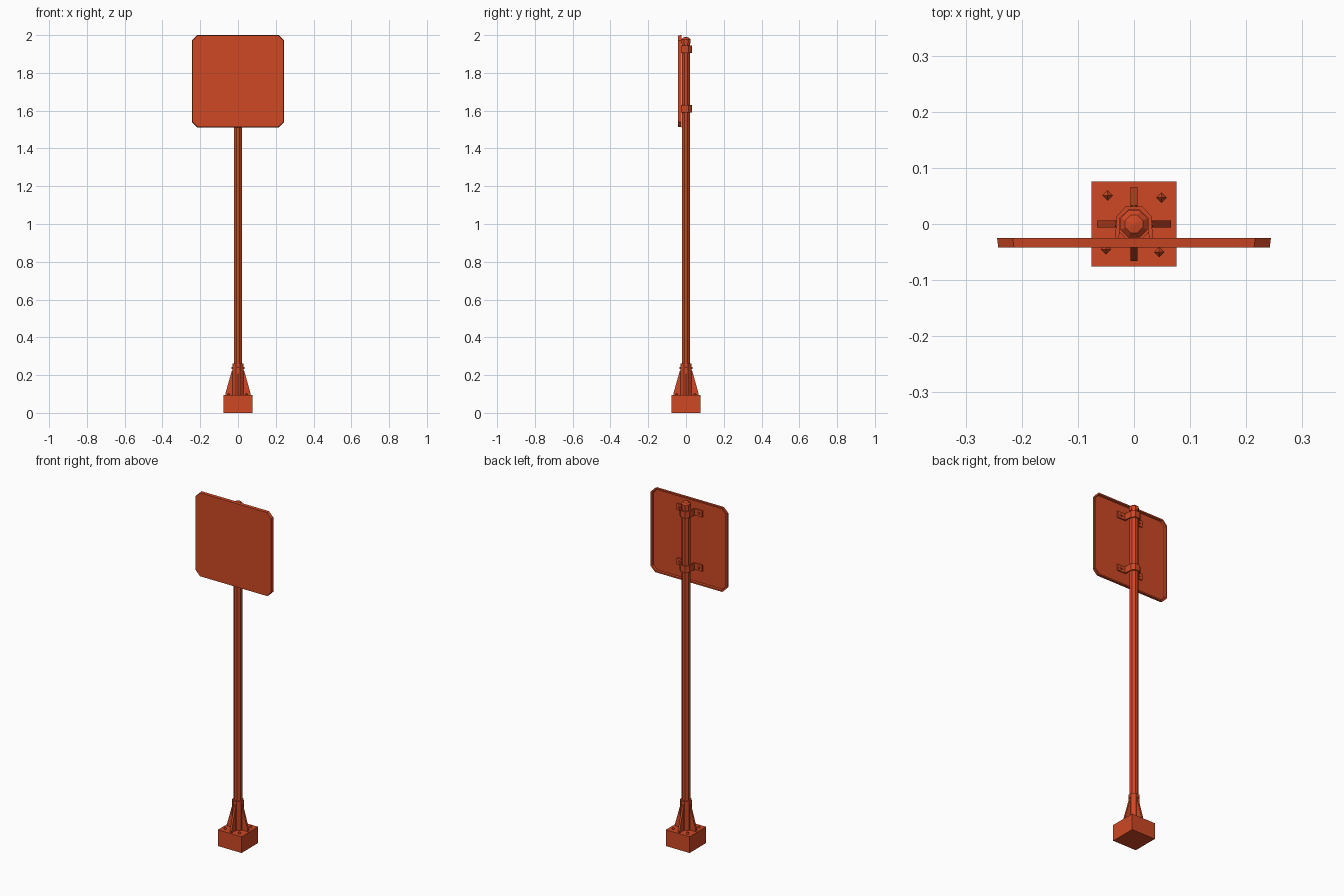
import bpy, bmesh, math
from mathutils import Matrix, Vector

if "Cube" in bpy.data.objects:
    bpy.data.objects.remove(bpy.data.objects["Cube"], do_unlink=True)

paint = bpy.data.materials.new("orange red paint")
paint.use_nodes = True
colour = (0.62, 0.065, 0.018, 1)
paint.diffuse_color = colour
paint.node_tree.nodes["Principled BSDF"].inputs["Base Color"].default_value = colour


def finish(name, bm):
    bmesh.ops.recalc_face_normals(bm, faces=bm.faces)
    mesh = bpy.data.meshes.new(name)
    bm.to_mesh(mesh)
    bm.free()
    mesh.materials.append(paint)
    obj = bpy.data.objects.new(name, mesh)
    bpy.context.collection.objects.link(obj)
    return obj


def box(name, size, centre):
    bm = bmesh.new()
    bmesh.ops.create_cube(bm, size=1, matrix=Matrix.Translation(centre) @ Matrix.Diagonal((*size, 1)))
    return finish(name, bm)


def lathe(name, profile, sides, centre=(0, 0, 0), axis="Z", turn=0.5):
    """Faceted solid from (radius, height) rings, capped at both ends."""
    bm = bmesh.new()
    rings = []
    for r, h in profile:
        angles = [2 * math.pi * (i + turn) / sides for i in range(sides)]
        rings.append([bm.verts.new((r * math.cos(a), r * math.sin(a), h)) for a in angles])
    for low, high in zip(rings, rings[1:]):
        for i in range(sides):
            j = (i + 1) % sides
            bm.faces.new((low[i], low[j], high[j], high[i]))
    bm.faces.new(rings[0])
    bm.faces.new(rings[-1])
    rot = {"Z": Matrix(), "Y": Matrix.Rotation(-math.pi / 2, 4, "X"),
           "X": Matrix.Rotation(math.pi / 2, 4, "Y")}[axis]
    bm.transform(Matrix.Translation(centre) @ rot)
    return finish(name, bm)


def extrude(name, points, direction):
    """Solid from a flat outline of 3D points."""
    bm = bmesh.new()
    face = bm.faces.new([bm.verts.new(p) for p in points])
    result = bmesh.ops.extrude_face_region(bm, geom=[face])
    moved = [v for v in result["geom"] if isinstance(v, bmesh.types.BMVert)]
    bmesh.ops.translate(bm, verts=moved, vec=direction)
    return finish(name, bm)


# Footing and post
box("concrete_footing", (0.152, 0.152, 0.094), (0, 0, 0.047))
lathe("post", [(0.023, 0.09), (0.023, 1.968)], 8)
lathe("post_cap", [(0.026, 1.955), (0.026, 1.978), (0.017, 1.987), (0.002, 1.99)], 8)
lathe("base_sleeve", [(0.031, 0.094), (0.031, 0.262)], 8)

# Four triangular gussets around the sleeve, with set screws above them
for i in range(4):
    outline = [(0.02, -0.006, 0.094), (0.066, -0.006, 0.094), (0.066, -0.006, 0.105),
               (0.032, -0.006, 0.225), (0.02, -0.006, 0.225)]
    gusset = extrude(f"gusset_{i + 1}", outline, (0, 0.012, 0))
    gusset.data.transform(Matrix.Rotation(i * math.pi / 2, 4, "Z"))
    screw = lathe(f"set_screw_{i + 1}", [(0.007, 0.026), (0.005, 0.034)], 6, axis="X")
    screw.data.transform(Matrix.Rotation(i * math.pi / 2, 4, "Z") @ Matrix.Translation((0, 0, 0.238)))

# Pointed anchor bolts
for i, (x, y) in enumerate([(-0.047, 0.051), (0.049, 0.047), (-0.05, -0.045), (0.045, -0.05)]):
    lathe(f"anchor_bolt_{i + 1}", [(0.009, 0.09), (0.009, 0.097), (0.001, 0.106)], 4, (x, y, 0), turn=0)


# Sign panel: cut-corner sheet with a raised rim behind
def cut_square(half, cut, y):
    corners = []
    for sx, sz in ((1, 1), (-1, 1), (-1, -1), (1, -1)):
        pair = [(sx * half, y, 1.756 + sz * (half - cut)), (sx * (half - cut), y, 1.756 + sz * half)]
        corners += pair if sx == sz else pair[::-1]
    return corners


bm = bmesh.new()
loops = [[bm.verts.new(p) for p in cut_square(*ring)] for ring in
         ((0.242, 0.028, -0.042), (0.244, 0.028, -0.025), (0.236, 0.025, -0.025), (0.234, 0.025, -0.037))]
for a, b in zip(loops, loops[1:]):
    for i in range(8):
        j = (i + 1) % 8
        bm.faces.new((a[i], a[j], b[j], b[i]))
bm.faces.new(loops[0])
bm.faces.new(loops[-1])
finish("sign_panel", bm)

# Clamps wrapping the post, with feet bolted to the panel
half_outer = [(0.082, -0.037), (0.082, -0.031), (0.034, -0.031), (0.031, 0.014), (0.015, 0.031)]
half_inner = [(0.01, 0.025), (0.025, 0.011), (0.027, -0.037)]
right_side = half_outer[::-1]
outer = [(-x, y) for x, y in half_outer] + right_side
inner = [(x, y) for x, y in half_inner[::-1]] + [(-x, y) for x, y in half_inner]
for label, z in (("lower", 1.61), ("upper", 1.925)):
    extrude(f"{label}_clamp", [(x, y, z - 0.019) for x, y in outer + inner], (0, 0, 0.038))
    for side, sx in (("left", 1), ("right", -1)):
        lathe(f"{label}_clamp_bolt_{side}", [(0.008, 0), (0.008, 0.004), (0.005, 0.006)], 6,
              (sx * 0.06, -0.032, z), "Y")
